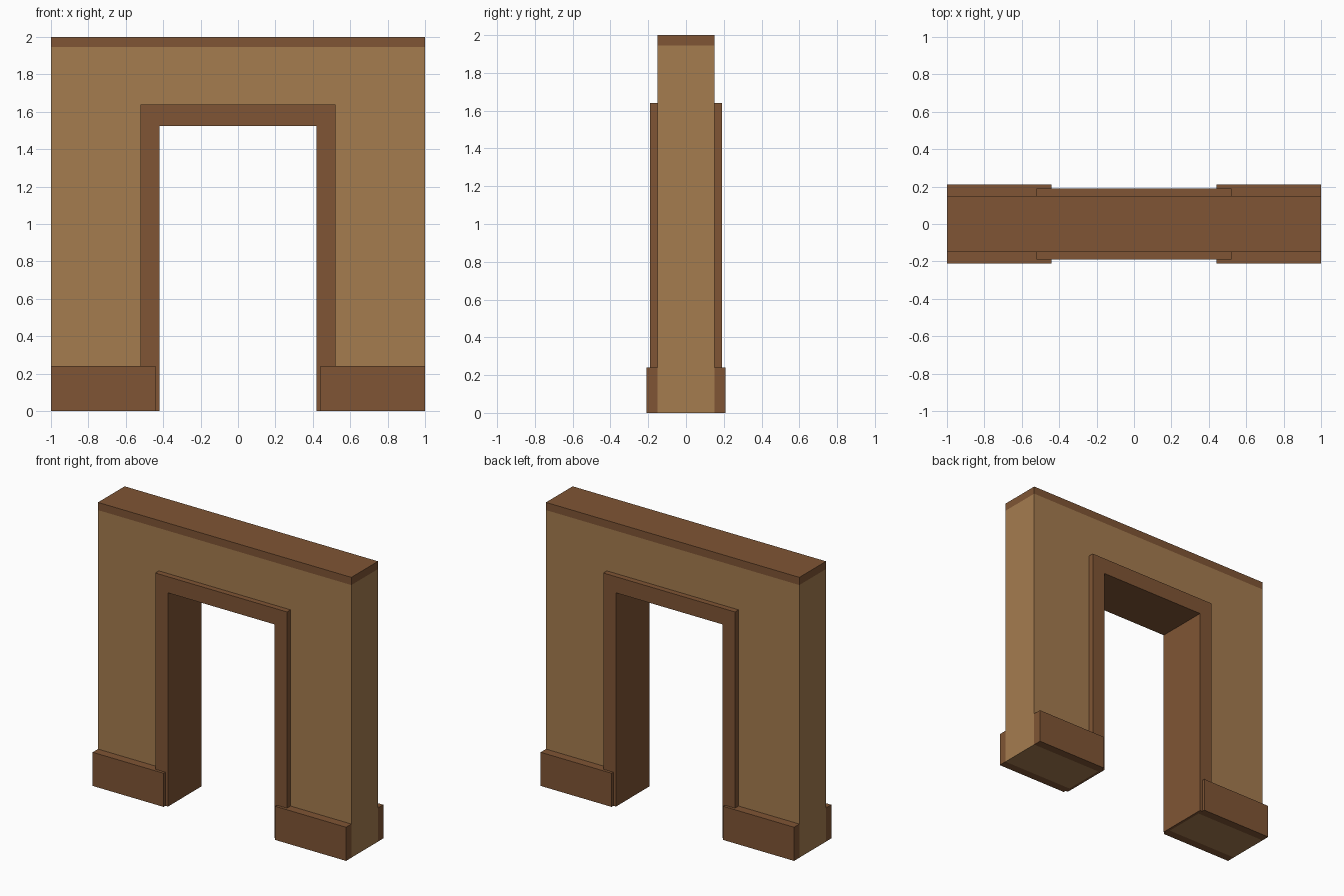
import bpy
import bmesh

if "Cube" in bpy.data.objects:
    bpy.data.objects.remove(bpy.data.objects["Cube"], do_unlink=True)


def make_material(name, rgb):
    mat = bpy.data.materials.new(name)
    mat.use_nodes = True
    color = (*rgb, 1)
    mat.diffuse_color = color
    mat.node_tree.nodes["Principled BSDF"].inputs["Base Color"].default_value = color
    return mat


tan = make_material("tan wall", (0.376, 0.202, 0.078))
brown = make_material("brown trim", (0.214, 0.091, 0.035))


def finish(name, bm, *mats):
    bmesh.ops.recalc_face_normals(bm, faces=bm.faces)
    mesh = bpy.data.meshes.new(name)
    bm.to_mesh(mesh)
    bm.free()
    for mat in mats:
        mesh.materials.append(mat)
    obj = bpy.data.objects.new(name, mesh)
    bpy.context.collection.objects.link(obj)
    return obj


def extrude_profile(points, y0, y1):
    """Extrude an x-z outline from y0 to y1."""
    bm = bmesh.new()
    face = bm.faces.new([bm.verts.new((x, y0, z)) for x, z in points])
    result = bmesh.ops.extrude_face_region(bm, geom=[face])
    verts = [v for v in result["geom"] if isinstance(v, bmesh.types.BMVert)]
    bmesh.ops.translate(bm, verts=verts, vec=(0, y1 - y0, 0))
    # Keep both outline caps when extruding an isolated face
    if sum(len(f.verts) == len(points) and abs(f.calc_center_median().y - y0) < 1e-5
           for f in bm.faces) == 0:
        bm.verts.ensure_lookup_table()
        bm.faces.new([v for v in bm.verts if abs(v.co.y - y0) < 1e-5])
    return bm


def arch(half_out, top_out, half_in, top_in, y0, y1):
    outline = [(-half_out, 0), (-half_out, top_out), (half_out, top_out), (half_out, 0),
               (half_in, 0), (half_in, top_in), (-half_in, top_in), (-half_in, 0)]
    return extrude_profile(outline, y0, y1)


# Wall with a painted band around its top
wall = arch(1, 2, 0.44, 1.545, -0.15, 0.15)
BAND = 1.945
bmesh.ops.bisect_plane(wall, geom=wall.verts[:] + wall.edges[:] + wall.faces[:],
                       plane_co=(0, 0, BAND), plane_no=(0, 0, 1))
for f in wall.faces:
    f.material_index = int(f.calc_center_median().z > BAND)
finish("wall", wall, tan, brown)

# Lining inside the doorway
finish("door_lining", arch(0.44, 1.545, 0.42, 1.525, -0.15, 0.15), brown)

# Raised casing and skirting boards on both faces
for side, label in ((-1, "front"), (1, "back")):
    finish(label + "_casing", arch(0.52, 1.64, 0.42, 1.525, side * 0.15, side * 0.19), brown)
    for sx, hand in ((1, "left"), (-1, "right")):
        board = [(sx * 0.44, 0), (sx, 0), (sx, 0.24), (sx * 0.44, 0.24)]
        finish(f"{label}_{hand}_skirting",
               extrude_profile(board, side * 0.15, side * 0.21), brown)
